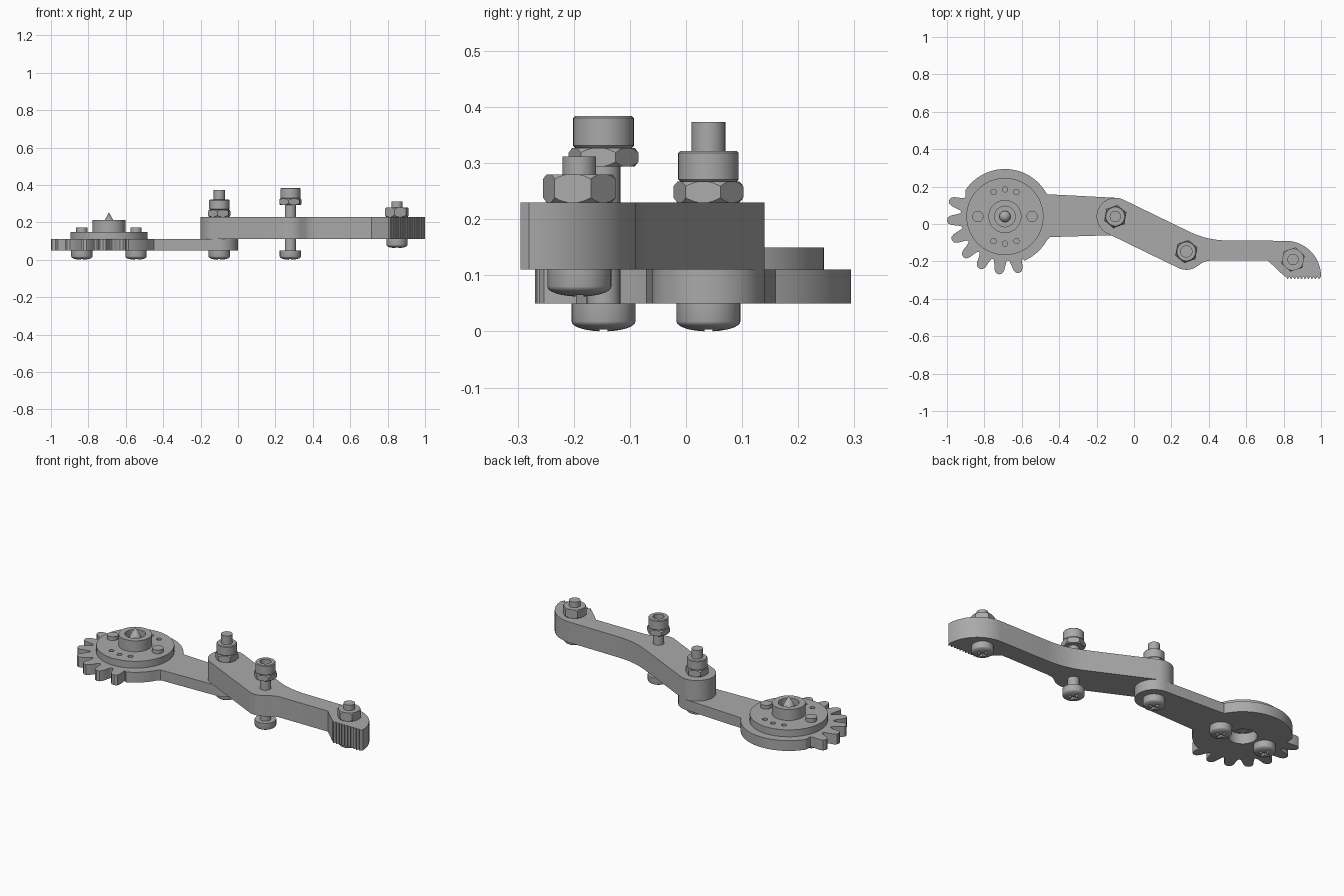
import bpy, bmesh
from math import sin, cos, pi, radians

if "Cube" in bpy.data.objects:
    bpy.data.objects.remove(bpy.data.objects["Cube"])

GREY = (0.4, 0.4, 0.4, 1)
steel = bpy.data.materials.new("plain grey")
steel.use_nodes = True
steel.diffuse_color = GREY
steel.node_tree.nodes["Principled BSDF"].inputs["Base Color"].default_value = GREY


def finish(name, bm):
    bmesh.ops.recalc_face_normals(bm, faces=bm.faces)
    mesh = bpy.data.meshes.new(name)
    bm.to_mesh(mesh)
    bm.free()
    ob = bpy.data.objects.new(name, mesh)
    bpy.context.collection.objects.link(ob)
    mesh.materials.append(steel)
    return ob


def select(ob):
    bpy.ops.object.select_all(action='DESELECT')
    ob.select_set(True)
    bpy.context.view_layer.objects.active = ob


def smooth(ob):
    select(ob)
    bpy.ops.object.shade_smooth_by_angle(angle=radians(28))
    return ob


def plate(name, outline, z0, z1):
    """Extrude a flat outline between two heights."""
    bm = bmesh.new()
    low = [bm.verts.new((x, y, z0)) for x, y in outline]
    high = [bm.verts.new((x, y, z1)) for x, y in outline]
    bm.faces.new(low)
    bm.faces.new(high)
    n = len(low)
    for i in range(n):
        j = (i + 1) % n
        bm.faces.new((low[i], low[j], high[j], high[i]))
    return finish(name, bm)


def lathe(name, at, profile, steps=40):
    """Turn a (radius, height) profile about a vertical axis."""
    bm = bmesh.new()
    verts = [bm.verts.new((r, 0, z)) for r, z in profile]
    edges = [bm.edges.new(p) for p in zip(verts, verts[1:])]
    bmesh.ops.spin(bm, geom=verts + edges, cent=(0, 0, 0), axis=(0, 0, 1),
                   angle=2 * pi, steps=steps)
    bmesh.ops.remove_doubles(bm, verts=bm.verts, dist=1e-5)
    bmesh.ops.translate(bm, verts=bm.verts, vec=(at[0], at[1], 0))
    return finish(name, bm)


def cylinder(name, at, r, z0, z1, steps=32):
    return lathe(name, at, [(0, z0), (r, z0), (r, z1), (0, z1)], steps)


def combine(ob, other, operation='DIFFERENCE'):
    mod = ob.modifiers.new("cut", 'BOOLEAN')
    mod.operation, mod.object, mod.solver = operation, other, 'EXACT'
    select(ob)
    bpy.ops.object.modifier_apply(modifier=mod.name)
    bpy.data.objects.remove(other)


def arc(centre, r, a0, a1, n=20):
    angles = [radians(a0 + (a1 - a0) * i / n) for i in range(n + 1)]
    return [(centre[0] + r * cos(a), centre[1] + r * sin(a)) for a in angles]


def polar(centre, r, a):
    return arc(centre, r, a, a, 1)[0]


def screw_head(name, at, z):
    """Domed head with a cross slot underneath."""
    dome = [(0.057 * sin(t * pi / 16), z + 0.018 * (1 - cos(t * pi / 16)))
            for t in range(8)]
    head = lathe(name, at, dome + [(0.057, z + 0.018), (0.057, z + 0.05), (0, z + 0.05)])
    for w, d in ((0.032, 0.007), (0.007, 0.032)):
        x, y = at
        box = [(x - w, y - d), (x + w, y - d), (x + w, y + d), (x - w, y + d)]
        combine(head, plate("slot_cutter", box, z - 0.02, z + 0.016))
    smooth(head)


def nut(name, at, z0, z1, r, turn):
    """Hexagon with its corners chamfered by a turned blank."""
    body = plate(name, arc(at, r, turn, turn + 300, 5), z0, z1)
    inner, c = r * 0.88, 0.009
    blank = lathe("nut_blank", at, [(0, z0), (inner, z0), (r * 1.01, z0 + c),
                                    (r * 1.01, z1 - c), (inner, z1), (0, z1)])
    combine(body, blank, 'INTERSECT')
    smooth(body)


def collar(name, at, z0, z1, hole):
    r, c = 0.054, 0.004
    smooth(lathe(name, at, [(0, z0), (r - c, z0), (r, z0 + c), (r, z1 - c), (r - c, z1),
                            (0.03, z1), (0.03, z1 - hole), (0, z1 - hole)]))


HUB, ELBOW, MIDDLE, TIP = (-0.69, 0.04), (-0.1, 0.04), (0.28, -0.147), (0.85, -0.19)

# Toothed lower arm
outline = arc(HUB, 0.254, 28, 146, 36)
flank = [(-10, 0.235), (-8, 0.242), (-6.5, 0.262), (-5, 0.29), (-3, 0.306)]
tooth = flank + [(0, 0.311)] + [(-a, r) for a, r in reversed(flank[1:])]
for k in range(7):
    outline += [polar(HUB, r, 164 + 20 * k + a) for a, r in tooth]
outline += arc(HUB, 0.258, -66, -30, 10) + [(-0.45, -0.07)]
outline += arc(ELBOW, 0.1, -93, 87, 24)
lower_arm = plate("lower_arm", outline, 0.05, 0.11)
combine(lower_arm, cylinder("bore_cutter", HUB, 0.075, 0.02, 0.14))
smooth(lower_arm)

# Flange with small holes, raised hub and centre point
flange = lathe("flange", HUB, [(0, 0.11), (0.206, 0.11), (0.206, 0.15), (0.088, 0.15),
                               (0.088, 0.214), (0.055, 0.214), (0.055, 0.175), (0, 0.175)], 64)
for a in (65, 90, 115, 245, 270, 295):
    combine(flange, cylinder("hole_cutter", polar(HUB, 0.145, a), 0.014, 0.12, 0.2, 16))
smooth(flange)
smooth(lathe("centre_point", HUB, [(0, 0.17), (0.03, 0.17), (0.03, 0.2), (0, 0.254)]))
smooth(lathe("hub_underside", HUB, [(0, 0.085), (0.03, 0.085), (0.03, 0.112), (0, 0.112)]))

# Flange bolts
for side, dx in (("left", 0.145), ("right", -0.145)):
    spot = (HUB[0] + dx, HUB[1])
    screw_head(side + "_flange_bolt_head", spot, 0)
    smooth(cylinder(side + "_flange_bolt_shaft", spot, 0.03, 0.04, 0.172))

# Upper arm with a serrated jaw
outline = arc(ELBOW, 0.1, 63, 243, 24) + arc(MIDDLE, 0.098, 243, 302, 12)
outline += [(0.36, -0.21), (0.38, -0.2), (0.41, -0.196), (0.715, -0.195), (0.805, -0.28)]
TEETH = 10
for i in range(TEETH):
    x = 0.81 + 0.186 * i / TEETH
    outline += [(x + 0.003, -0.28), (x + 0.009, -0.295), (x + 0.012, -0.295)]
outline += arc((0.81, -0.28), 0.19, 0, 90, 20)
bend = [(0.51, -0.088), (0.3, -0.043)]
for i in range(9):
    t = i / 8
    mid = (0.4, -0.09)
    outline.append(tuple((1 - t) ** 2 * a + 2 * t * (1 - t) * m + t * t * b
                         for a, m, b in zip(bend[0], mid, bend[1])))
smooth(plate("upper_arm", outline, 0.11, 0.23))

# Elbow pivot
screw_head("elbow_screw_head", ELBOW, 0)
smooth(cylinder("elbow_shaft", ELBOW, 0.03, 0.04, 0.373))
nut("elbow_nut", ELBOW, 0.23, 0.267, 0.063, 20)
collar("elbow_collar", ELBOW, 0.267, 0.322, 0.002)

# Tall middle screw with a hollow collar
screw_head("middle_screw_head", MIDDLE, 0)
smooth(cylinder("middle_shaft", MIDDLE, 0.03, 0.04, 0.34))
nut("middle_nut", MIDDLE, 0.294, 0.327, 0.063, 80)
collar("middle_collar", MIDDLE, 0.327, 0.384, 0.03)

# Jaw screw
screw_head("jaw_screw_head", TIP, 0.062)
smooth(cylinder("jaw_shaft", TIP, 0.03, 0.1, 0.312))
nut("jaw_nut", TIP, 0.23, 0.28, 0.066, 78)
